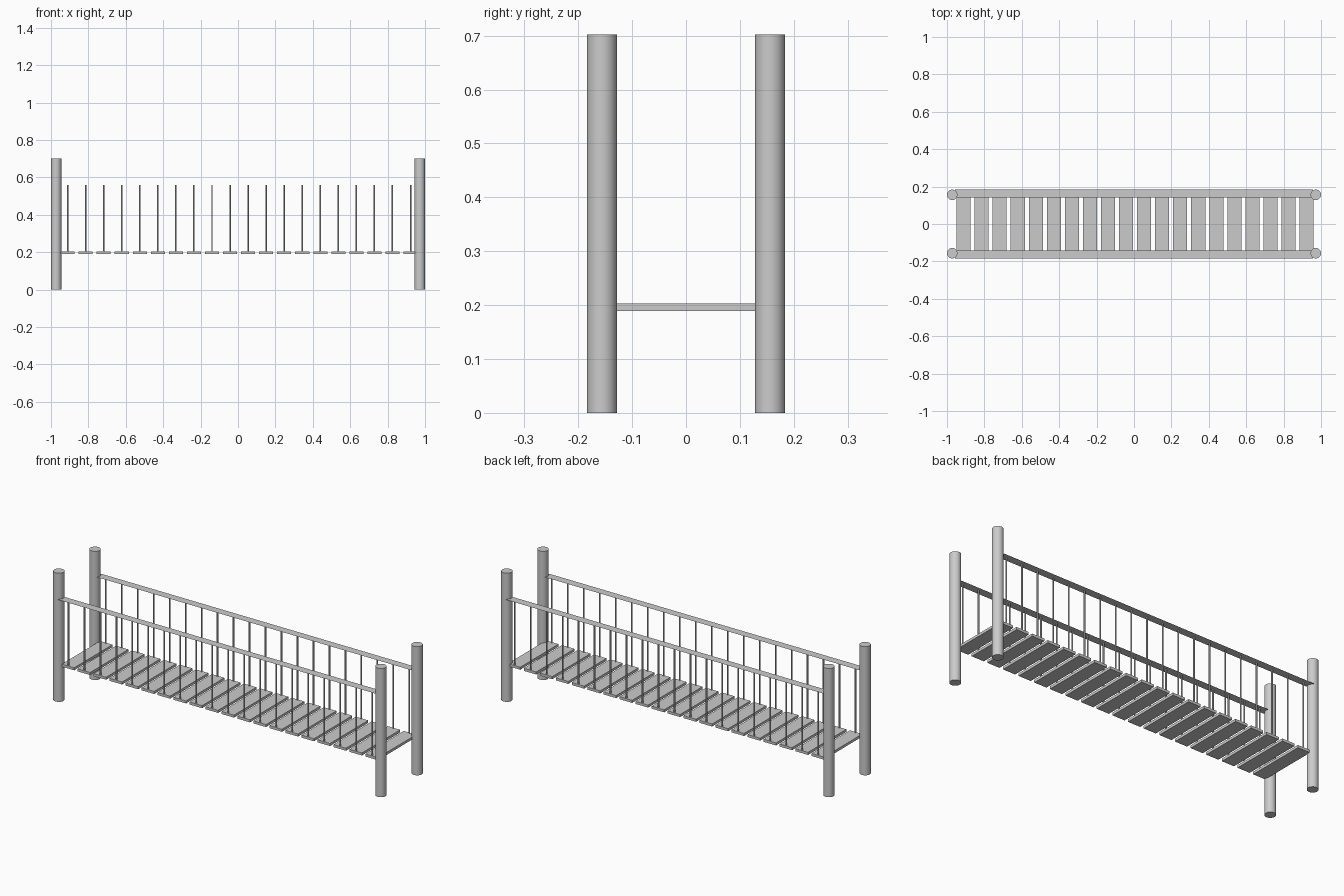
import bpy

if "Cube" in bpy.data.objects:
    bpy.data.objects.remove(bpy.data.objects["Cube"])

POST_X, POST_Y, POST_R, POST_H = 0.972, 0.156, 0.028, 0.702
DECK_TOP, DECK_T = 0.203, 0.014
RAIL_Z, RAIL_Y, RAIL_W, RAIL_L = 0.56, 0.163, 0.045, 1.914
COUNT, FIRST_X, STEP = 20, -0.911, 0.0965


def box(name, loc, size):
    bpy.ops.mesh.primitive_cube_add(size=1, location=loc)
    o = bpy.context.object
    o.name = name
    o.scale = size
    bpy.ops.object.transform_apply(location=False, rotation=False, scale=True)
    return o


def rod(name, x, y, z0, z1, r, sides):
    bpy.ops.mesh.primitive_cylinder_add(vertices=sides, radius=r, depth=z1 - z0,
                                        location=(x, y, (z0 + z1) / 2))
    o = bpy.context.object
    o.name = name
    bpy.ops.object.shade_smooth_by_angle()
    return o


def repeat(o):
    # evenly spaced copies along the bridge
    m = o.modifiers.new("repeat", 'ARRAY')
    m.count = COUNT
    m.use_relative_offset = False
    m.use_constant_offset = True
    m.constant_offset_displace = (STEP, 0, 0)


# deck planks
repeat(box("deck_planks", (FIRST_X, 0, DECK_TOP - DECK_T / 2), (0.075, 0.33, DECK_T)))

for s, side in ((-1, "front"), (1, "back")):
    # end posts
    for e, end in ((-1, "left"), (1, "right")):
        rod(f"{side}_{end}_post", e * POST_X, s * POST_Y, 0, POST_H, POST_R, 32)

    # hanging rods between rail and deck
    repeat(rod(f"{side}_hanging_rods", FIRST_X, s * 0.16, DECK_TOP - 0.003, RAIL_Z, 0.004, 8))

    # flat strap handrail
    bpy.ops.mesh.primitive_plane_add(size=1, location=(0, s * RAIL_Y, RAIL_Z))
    rail = bpy.context.object
    rail.name = f"{side}_handrail"
    rail.scale = (RAIL_L, RAIL_W, 1)
    bpy.ops.object.transform_apply(location=False, rotation=False, scale=True)
